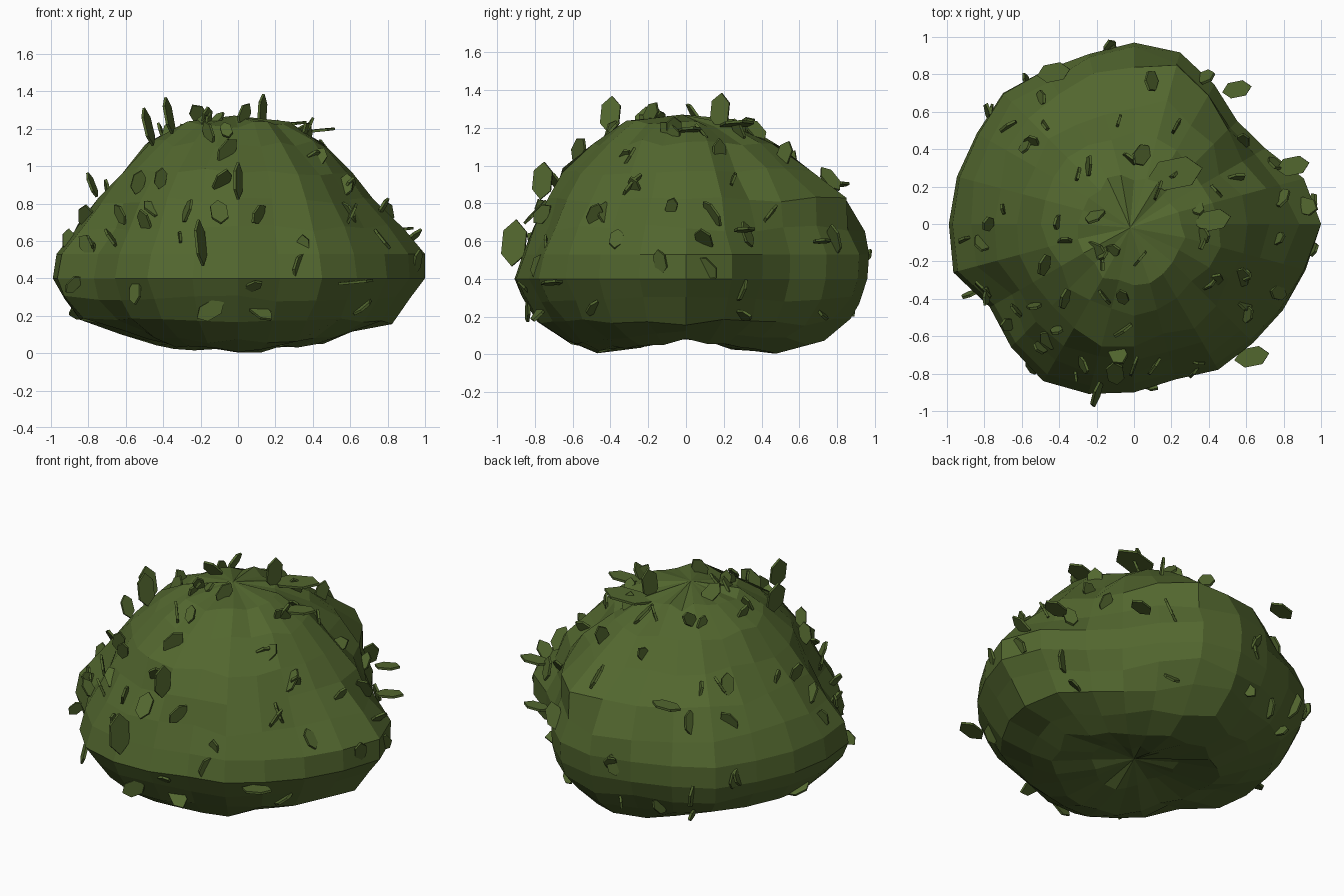
import bpy, bmesh, math, random
from mathutils import Vector, Matrix

if "Cube" in bpy.data.objects:
    bpy.data.objects.remove(bpy.data.objects["Cube"])

random.seed(11)
SEGS = 24

mat = bpy.data.materials.new("olive_green")
mat.diffuse_color = (0.085, 0.135, 0.028, 1)
mat.use_nodes = True
mat.node_tree.nodes["Principled BSDF"].inputs["Base Color"].default_value = mat.diffuse_color

# Ring heights, and ring radii to the right, back, left and front
HEIGHTS = [.04, .01, .06, .17, .29, .4, .53, .67, .82, .97, 1.12, 1.225]
RIGHT = [.25, .5, .65, .82, .93, 1, 1, .86, .73, .6, .46, .25]
BACK = [.25, .5, .72, .87, .94, .97, .98, .96, .86, .62, .49, .25]
LEFT = [.25, .5, .65, .84, .95, 1, .98, .87, .75, .62, .48, .3]
FRONT = [.25, .5, .65, .79, .87, .93, .88, .82, .75, .67, .48, .33]
SIDES = [RIGHT, BACK, LEFT, FRONT]
# Plan outline radius every 15 degrees, from +x
OUTLINE = [1, .94, .81, .78, .86, .95, .97, .94, .95, .99, .97, .98,
           .99, 1, .89, .93, .97, .94, .9, .86, .9, .9, .92, .95]


def body_point(seg, ring):
    q, f = divmod(seg / 6, 1)
    a, b = SIDES[int(q)], SIDES[(int(q) + 1) % 4]
    radii = [u + (v - u) * f for u, v in zip(a, b)]
    r, z = radii[ring], HEIGHTS[ring]
    t = math.tau * seg / SEGS
    fade = min(1, max(.3, 1 - (z - .75) * 1.6))
    r *= 1 + (OUTLINE[seg] / max(radii) - 1) * fade
    if seg in (3, 4, 5) and ring in (8, 9):     # shoulder at the back right
        r += .06
    if ring < 3:                                # groove across the underside
        z += .06 * math.cos(t) ** 2
    if ring not in (5, 6):
        r += random.uniform(-.025, .025)
        z += random.uniform(-.02, .02)
    return Vector((r * math.cos(t), r * math.sin(t), max(z, 0)))


def finish(bm, name):
    bmesh.ops.recalc_face_normals(bm, faces=bm.faces)
    me = bpy.data.meshes.new(name)
    bm.to_mesh(me)
    bm.free()
    me.materials.append(mat)
    ob = bpy.data.objects.new(name, me)
    bpy.context.collection.objects.link(ob)


# Lumpy shrub body with a dented underside
bm = bmesh.new()
rows = [[bm.verts.new(body_point(s, k)) for s in range(SEGS)] for k in range(len(HEIGHTS))]
bottom, top = bm.verts.new((0, 0, .11)), bm.verts.new((-.02, -.02, 1.27))
for s in range(SEGS):
    n = (s + 1) % SEGS
    bm.faces.new((bottom, rows[0][n], rows[0][s]))
    bm.faces.new((top, rows[-1][s], rows[-1][n]))
    for lo, hi in zip(rows, rows[1:]):
        bm.faces.new((lo[s], lo[n], hi[n], hi[s]))
bmesh.ops.recalc_face_normals(bm, faces=bm.faces)
spots = [(f.calc_center_median(), f.normal.copy(), f.calc_area()) for f in bm.faces]
finish(bm, "shrub_body")

# Leaves: thin six-sided plates
leaves = bmesh.new()


def leaf(center, along, normal, length):
    y = Vector(along).normalized()
    x = y.cross(Vector(normal)).normalized()
    m = Matrix((x, y, x.cross(y))).transposed()
    sides = []
    for h in (-.007, .007):
        ring = [math.tau * i / 6 + math.pi / 2 for i in range(6)]
        sides.append([leaves.verts.new(Vector(center) + m @ Vector(
            (math.cos(t) * length * .3, math.sin(t) * length * .5, h))) for t in ring])
    leaves.faces.new(sides[0][::-1])
    leaves.faces.new(sides[1])
    for i in range(6):
        j = (i + 1) % 6
        leaves.faces.new((sides[0][i], sides[0][j], sides[1][j], sides[1][i]))


# Upright leaves, edge-on from the front (x, y, z, length)
for x, y, z, size in [(-.2, -.91, .59, .25), (0, -.76, .92, .2), (-.37, -.4, 1.27, .2),
                      (.13, .18, 1.29, .19), (-.48, -.22, 1.21, .21), (-.78, 0, .9, .14)]:
    leaf((x, y, z), (x * .5, .1, 1), (1, -.35, .2), size)

# Flat leaves, edge-on from the sides
for x, y, z, size in [(.42, .02, 1.19, .2), (.22, .27, 1.22, .3), (.85, .31, .66, .18),
                      (.63, -.71, .38, .19), (.55, .72, .6, .16), (-.43, .81, .9, .18)]:
    leaf((x, y, z), (1, .2, .1), (0, 0, 1), size)

# Scattered leaves, many half sunk in the body and mostly growing upward
weights = [a * (c.z > .22) * (.4 + c.z) for c, n, a in spots]
for center, nrm, _ in random.choices(spots, weights, k=80):
    tilt, turn = (Vector([random.gauss(0, 1) for _ in range(3)]).normalized() for _ in range(2))
    shift = Vector([random.uniform(-.04, .04) for _ in range(3)])
    leaf(center + shift - nrm * (shift.dot(nrm) - random.uniform(-.01, .04)),
         turn + Vector((0, 0, 1)) + nrm * .3, tilt + Vector((.7, -.5, 0)),
         random.uniform(.1, .17))
finish(leaves, "leaves")
